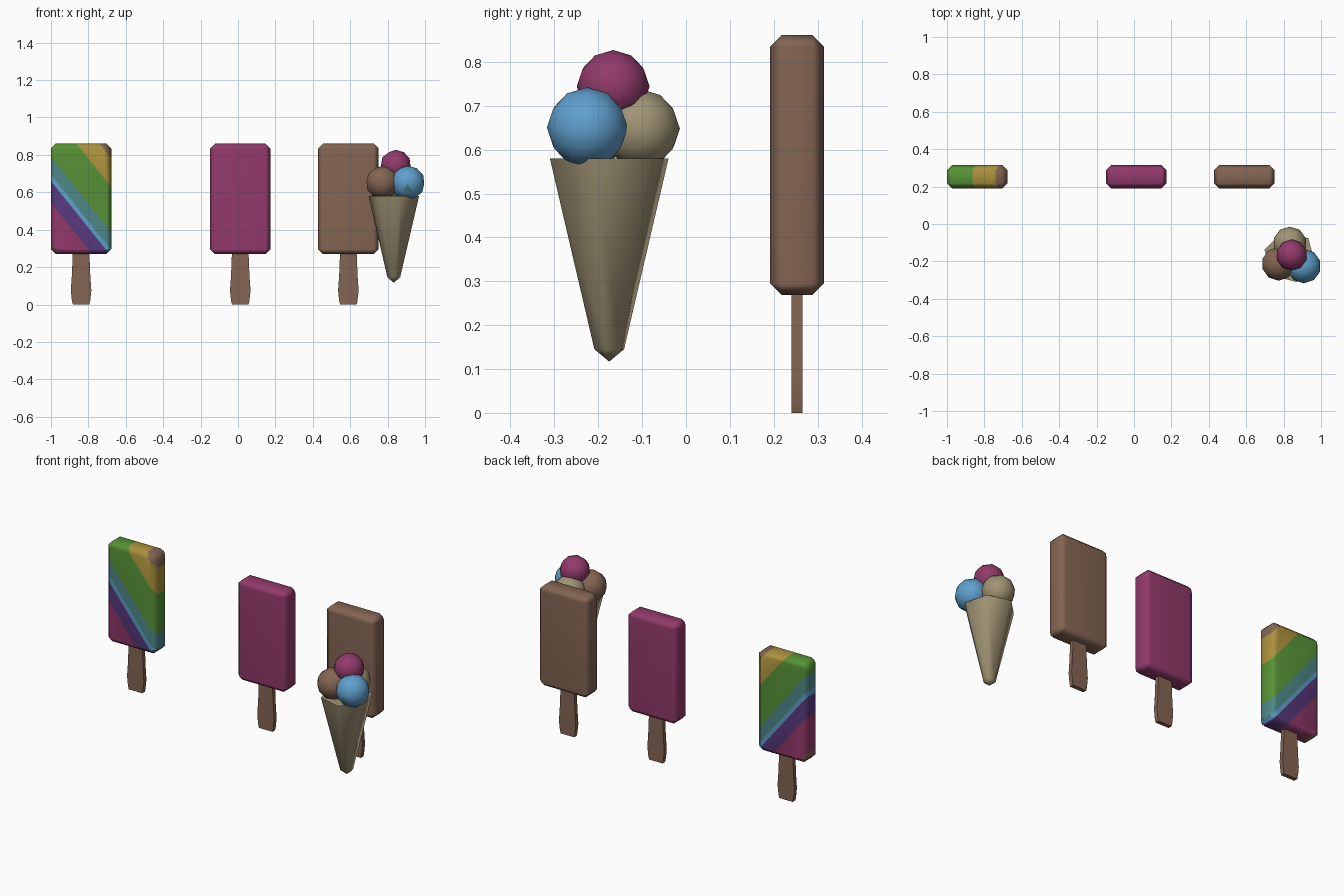
import bpy, bmesh, math
from mathutils import Vector, Matrix

if "Cube" in bpy.data.objects:
    bpy.data.objects.remove(bpy.data.objects["Cube"])


def material(name, r, g, b):
    m = bpy.data.materials.new(name)
    m.diffuse_color = (r, g, b, 1)
    m.use_nodes = True
    m.node_tree.nodes["Principled BSDF"].inputs["Base Color"].default_value = m.diffuse_color
    return m


BROWN = material("chocolate brown", .230, .130, .085)
PINK = material("berry pink", .290, .042, .145)
BEIGE = material("wafer beige", .350, .295, .175)
BLUE = material("sky blue", .114, .345, .610)
PURPLE = material("purple", .100, .042, .210)
TEAL = material("teal", .074, .245, .240)
GREEN = material("green", .095, .290, .038)
YELLOW = material("yellow", .410, .285, .046)


def make(name, bm, mats, angle):
    bmesh.ops.recalc_face_normals(bm, faces=bm.faces)
    me = bpy.data.meshes.new(name)
    bm.to_mesh(me)
    bm.free()
    for m in mats:
        me.materials.append(m)
    ob = bpy.data.objects.new(name, me)
    bpy.context.collection.objects.link(ob)
    bpy.ops.object.select_all(action='DESELECT')
    ob.select_set(True)
    bpy.context.view_layer.objects.active = ob
    bpy.ops.object.shade_smooth_by_angle(angle=math.radians(angle))
    return ob


def loft(bm, rings, cap_end=True):
    """Skin a list of point rings and cap the ends."""
    loops = [[bm.verts.new(p) for p in ring] for ring in rings]
    n = len(loops[0])
    for a, b in zip(loops, loops[1:]):
        for i in range(n):
            j = (i + 1) % n
            bm.faces.new((a[i], a[j], b[j], b[i]))
    bm.faces.new(loops[0])
    if cap_end:
        bm.faces.new(loops[-1])
    return loops


BAR_Y = 0.253
# diagonal stripe limits, measured along 1.25 * x + z from the left edge
LIMITS = [.33, .545, .66, .695, .79, 1.03, 1.185]
STRIPES = [BROWN, PINK, PURPLE, BLUE, TEAL, GREEN, YELLOW]  # then brown again


def ice_bar(label, x, mats, striped=False):
    # chamfered slab
    bm = bmesh.new()
    bmesh.ops.create_cube(bm, size=1, matrix=Matrix.Translation((x, BAR_Y, .565))
                          @ Matrix.Diagonal((.323, .124, .592, 1)))
    bmesh.ops.bevel(bm, geom=bm.edges[:], offset=.027, segments=1,
                    affect='EDGES', profile=.5)
    if striped:
        for t in LIMITS:
            bmesh.ops.bisect_plane(bm, geom=bm.verts[:] + bm.edges[:] + bm.faces[:],
                                   plane_co=(-1, 0, t), plane_no=(1.25, 0, 1), dist=1e-5)
        for f in bm.faces:
            c = f.calc_center_median()
            t = 1.25 * (c.x + 1) + c.z
            f.material_index = sum(t > lim for lim in LIMITS) % len(STRIPES)
    ob = make(label + "_bar", bm, mats, 50)
    ob.modifiers.new("weighted normals", 'WEIGHTED_NORMAL').keep_sharp = True

    # flat wooden stick, widest near the bottom
    bm = bmesh.new()
    profile = [(0, .044), (.02, .049), (.075, .055), (.16, .049), (.29, .044)]
    loft(bm, [[(x + sx * w, BAR_Y + sy * .012, z)
               for sx, sy in ((-1, -1), (1, -1), (1, 1), (-1, 1))] for z, w in profile])
    make(label + "_stick", bm, [BROWN], 40)


ice_bar("rainbow", -.839, STRIPES, True)
ice_bar("berry", .012, [PINK])
ice_bar("chocolate", .590, [BROWN])

# six-sided wafer cone with a short point
CX, CY = .833, -.175
bm = bmesh.new()
rings = [[(CX + r * math.cos(a), CY + r * math.sin(a), z)
          for a in (math.radians(45 + 60 * i) for i in range(6))]
         for z, r in ((.58, .140), (.145, .035))]
low = loft(bm, rings, cap_end=False)[-1]
tip = bm.verts.new((CX, CY, .117))
for i in range(6):
    bm.faces.new((low[i], low[(i + 1) % 6], tip))
make("wafer_cone", bm, [BEIGE], 65)


# scoops
def scoop(name, loc, r, mats, spot=None):
    bm = bmesh.new()
    bmesh.ops.create_icosphere(bm, subdivisions=2, radius=r,
                               matrix=Matrix.Translation(loc))
    if spot:
        near = min(bm.faces, key=lambda f: (f.calc_center_median() - Vector(spot)).length)
        near.material_index = 1
    make(name, bm, mats, 60)


scoop("berry_scoop", (.843, -.166, .744), .083, [PINK])
scoop("blue_scoop", (.908, -.225, .650), .092, [BLUE, TEAL], (.915, -.31, .62))
scoop("chocolate_scoop", (.773, -.213, .652), .090, [BROWN])
scoop("vanilla_scoop", (.833, -.104, .648), .090, [BEIGE])
